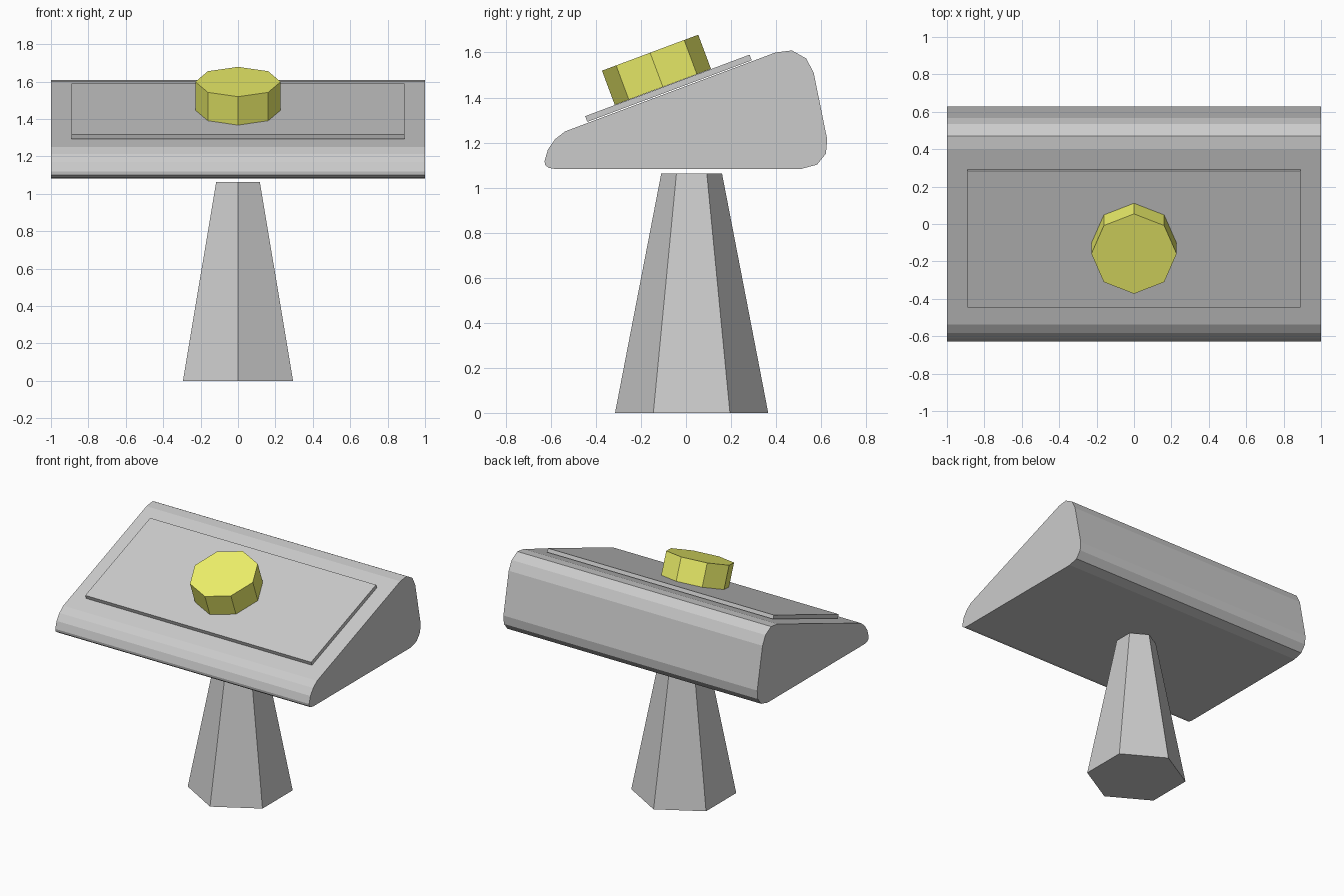
import bpy
import math
from mathutils import Vector

if "Cube" in bpy.data.objects:
    bpy.data.objects.remove(bpy.data.objects["Cube"])

TILT = math.radians(20.5)


def extrude_profile(name, profile, half_width):
    """Extrude a (y, z) outline along x."""
    n = len(profile)
    verts = [(x, y, z) for x in (-half_width, half_width) for y, z in profile]
    faces = [(i, i + n, (i + 1) % n + n, (i + 1) % n) for i in range(n)]
    faces += [tuple(range(n)), tuple(reversed(range(n, 2 * n)))]
    mesh = bpy.data.meshes.new(name)
    mesh.from_pydata(verts, [], faces)
    # outline runs counter-clockwise seen from +x, so flip to face outwards
    mesh.flip_normals()
    obj = bpy.data.objects.new(name, mesh)
    bpy.context.collection.objects.link(obj)
    return obj


# Hexagonal tapered pedestal
bpy.ops.mesh.primitive_cone_add(vertices=6, radius1=0.34, radius2=0.135,
                                depth=1.062, location=(0, 0.025, 0.531))
bpy.context.object.name = "pedestal"

# Sloped console housing with rounded edges
extrude_profile("console_housing", [
    (-0.582, 1.083), (0.511, 1.083), (0.582, 1.102), (0.621, 1.151),
    (0.627, 1.213), (0.567, 1.509), (0.534, 1.573), (0.470, 1.609),
    (0.398, 1.600), (-0.538, 1.249), (-0.582, 1.214), (-0.613, 1.169),
    (-0.628, 1.118), (-0.625, 1.100), (-0.610, 1.088)], 1.0)

# Thin raised panel lying on the slope
bpy.ops.mesh.primitive_cube_add(size=1, location=(0, -0.078, 1.441),
                                rotation=(TILT, 0, 0))
panel = bpy.context.object
panel.name = "raised_panel"
panel.scale = (1.78, 0.779, 0.027)

# Octagonal push button
bpy.ops.mesh.primitive_cylinder_add(vertices=8, radius=0.228, depth=0.162,
                                    location=(0, -0.131, 1.523),
                                    rotation=(TILT, 0, 0))
button = bpy.context.object
button.name = "push_button"
yellow = bpy.data.materials.new("button_yellow")
yellow.diffuse_color = (0.88, 0.9, 0.15, 1)
yellow.use_nodes = True
yellow.node_tree.nodes["Principled BSDF"].inputs["Base Color"].default_value = yellow.diffuse_color
button.data.materials.append(yellow)
